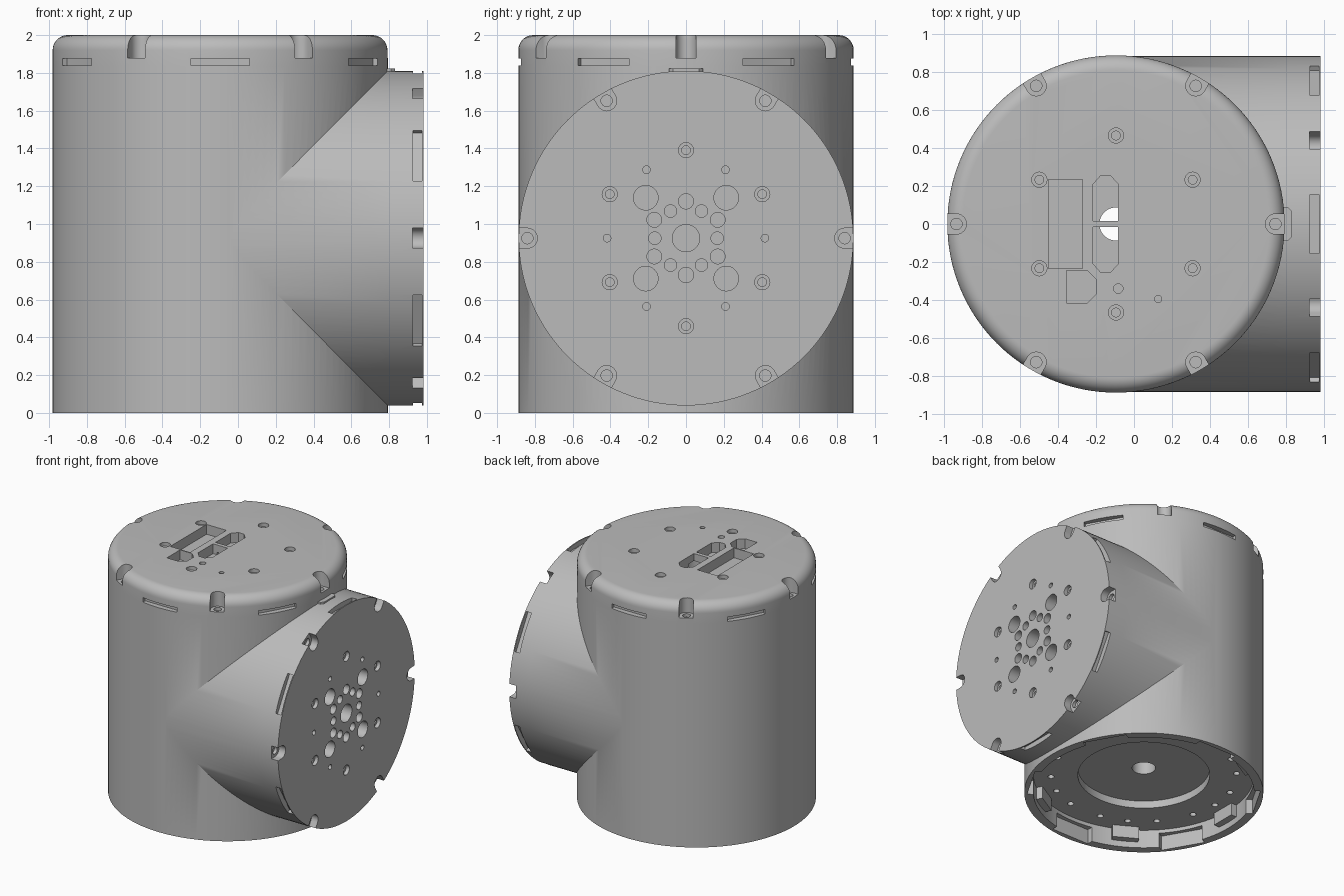
import bpy, bmesh, math
from mathutils import Matrix, Vector

if "Cube" in bpy.data.objects:
    bpy.data.objects.remove(bpy.data.objects["Cube"])

R, CX, CZ = 0.888, -0.095, 0.925      # barrel radius, barrel axis x, branch axis z
END = 0.983                           # branch end face x
COVER = 0.165                         # cover thickness
SEG = 128

mat = bpy.data.materials.new("mid_grey")
mat.diffuse_color = (0.5, 0.5, 0.5, 1)
mat.use_nodes = True
mat.node_tree.nodes["Principled BSDF"].inputs["Base Color"].default_value = mat.diffuse_color

# Frames: local z points out of each cover, origin at the cover's outer face
BASE = Matrix.Translation((CX, 0, 0))
TOP = Matrix.Translation((CX, 0, 2))
SIDE = Matrix(((0, 0, 1, END), (1, 0, 0, 0), (0, 1, 0, CZ), (0, 0, 0, 1)))


def make(name, bm):
    bmesh.ops.recalc_face_normals(bm, faces=bm.faces)
    me = bpy.data.meshes.new(name)
    bm.to_mesh(me)
    bm.free()
    me.materials.append(mat)
    ob = bpy.data.objects.new(name, me)
    bpy.context.collection.objects.link(ob)
    return ob


def prism(bm, pts, z0, z1, m):
    lo = [bm.verts.new(m @ Vector((x, y, z0))) for x, y in pts]
    hi = [bm.verts.new(m @ Vector((x, y, z1))) for x, y in pts]
    n = len(pts)
    bm.faces.new(lo[::-1])
    bm.faces.new(hi)
    for i in range(n):
        j = (i + 1) % n
        bm.faces.new((lo[i], lo[j], hi[j], hi[i]))


def circle(x, y, r, n=24):
    return [(x + r * math.cos(2 * math.pi * i / n), y + r * math.sin(2 * math.pi * i / n)) for i in range(n)]


def rect(x0, x1, y0, y1):
    return [(x0, y0), (x1, y0), (x1, y1), (x0, y1)]


def polar(r, deg):
    a = math.radians(deg)
    return r * math.cos(a), r * math.sin(a)


def lathe(bm, profile, m):
    # revolve (radius, z) points, capping both ends
    rings = [[bm.verts.new(m @ Vector((x, y, z))) for x, y in circle(0, 0, r, SEG)] for r, z in profile]
    for a, b in zip(rings, rings[1:]):
        for i in range(SEG):
            j = (i + 1) % SEG
            bm.faces.new((a[i], a[j], b[j], b[i]))
    bm.faces.new(rings[0][::-1])
    bm.faces.new(rings[-1])


def boolean(ob, tool, op):
    mod = ob.modifiers.new(op.lower(), 'BOOLEAN')
    mod.operation, mod.solver, mod.use_self, mod.object = op, 'EXACT', True, tool
    bpy.context.view_layer.objects.active = ob
    bpy.ops.object.modifier_apply(modifier=mod.name)
    bpy.data.objects.remove(tool)


def smooth(ob):
    bpy.ops.object.select_all(action='DESELECT')
    ob.select_set(True)
    bpy.context.view_layer.objects.active = ob
    bpy.ops.object.shade_smooth_by_angle(angle=math.radians(28))


def rim_cuts(bm, m, notch, slot0, slot1):
    # six screw notches with six tangential slots between them
    for k in range(6):
        t = m @ Matrix.Rotation(math.radians(60 * k), 4, 'Z')
        arc = [(0.84 + 0.053 * math.cos(math.radians(a)), 0.053 * math.sin(math.radians(a)))
               for a in range(90, 271, 15)]
        prism(bm, arc + [(1, -0.053), (1, 0.053)], -notch, 0.1, t)
        prism(bm, circle(0.84, 0, 0.03), -notch - 0.025, -notch + 0.02, t)
        t = t @ Matrix.Rotation(math.radians(30), 4, 'Z')
        prism(bm, rect(0.845, 1, -0.155, 0.155), slot0, slot1, t)


def screw_holes(bm, m):
    # ring of six counterbored holes
    for k in range(6):
        x, y = polar(0.466, 30 + 60 * k)
        prism(bm, circle(x, y, 0.04), -0.03, 0.1, m)
        prism(bm, circle(x, y, 0.023), -0.08, 0.05, m)


# Housing: upright barrel joined to a horizontal branch
bm = bmesh.new()
lathe(bm, [(R, 0), (R, 2 - COVER)], BASE)
housing = make("housing", bm)
bm = bmesh.new()
lathe(bm, [(R - 0.002, -1.03), (R - 0.002, -COVER)], SIDE)
boolean(housing, make("branch", bm), 'UNION')

# Clearance pad where the branch meets the top cover
bm = bmesh.new()
prism(bm, [(0.7, -0.09), (0.81, -0.09), (0.83, -0.07), (0.83, 0.07), (0.81, 0.09), (0.7, 0.09)],
      1.75, 1.822, Matrix())
smooth(make("clearance_pad", bm))

# Underside: stepped recess, bayonet notches, bolt holes and cable bore
bm = bmesh.new()
prism(bm, circle(0, 0, 0.82, SEG), -0.1, 0.15, BASE)
prism(bm, circle(0, 0, 0.49, SEG), -0.1, 0.21, BASE)
prism(bm, circle(0, 0, 0.087, 48), -0.1, 1.94, BASE)
for k in range(6):
    t = BASE @ Matrix.Rotation(math.radians(60 * k + 30), 4, 'Z')
    prism(bm, rect(0.7, 0.85, -0.17, 0.17), -0.1, 0.12, t)
    for a in (-30, -12, 12):
        prism(bm, circle(*polar(0.69, a), 0.024), 0.1, 0.19, t)
boolean(housing, make("underside_cutter", bm), 'DIFFERENCE')
smooth(housing)

# Raised locking tabs inside the bottom rim
bm = bmesh.new()
for k in range(6):
    t = BASE @ Matrix.Rotation(math.radians(60 * k), 4, 'Z')
    prism(bm, rect(0.765, 0.83, -0.1, 0.1), 0.05, 0.16, t)
smooth(make("locking_tabs", bm))

# Top cover with a rounded edge
bm = bmesh.new()
F = 0.08
fillet = [(R - F + F * math.cos(math.radians(a)), -F + F * math.sin(math.radians(a))) for a in range(0, 91, 10)]
lathe(bm, [(R, -COVER)] + fillet, TOP)
top_cover = make("top_cover", bm)
bm = bmesh.new()
rim_cuts(bm, TOP, 0.12, -0.16, -0.123)
screw_holes(bm, TOP)
prism(bm, circle(0, 0, 0.087, 48), -0.3, -0.06, TOP)
prism(bm, rect(-0.355, -0.175, -0.235, 0.235), -0.08, 0.1, TOP)
for s in (1, -1):   # paired connector openings
    prism(bm, [(-0.12, 0.016 * s), (0.012, 0.016 * s), (0.012, 0.21 * s), (-0.03, 0.255 * s),
               (-0.08, 0.255 * s), (-0.12, 0.21 * s)][::s], -0.08, 0.1, TOP)
prism(bm, [(-0.26, -0.415), (-0.15, -0.415), (-0.105, -0.37), (-0.105, -0.29), (-0.15, -0.245), (-0.26, -0.245)],
      -0.08, 0.1, TOP)
prism(bm, circle(0.012, -0.34, 0.025), -0.08, 0.1, TOP)
prism(bm, circle(0.222, -0.395, 0.019), -0.08, 0.1, TOP)
boolean(top_cover, make("top_cutter", bm), 'DIFFERENCE')
smooth(top_cover)

# Side cover with its drilled pattern
bm = bmesh.new()
lathe(bm, [(R - 0.002, -COVER), (R - 0.002, 0)], SIDE)
side_cover = make("side_cover", bm)
bm = bmesh.new()
rim_cuts(bm, SIDE, 0.06, -0.057, -0.008)
screw_holes(bm, SIDE)
holes = [(0, 0, 0.072), (0, 0.195, 0.04), (0, -0.195, 0.04), (0.165, 0, 0.033), (-0.165, 0, 0.033)]
for sx in (1, -1):
    for sy in (1, -1):
        holes += [(0.213 * sx, 0.214 * sy, 0.065), (0.168 * sx, 0.097 * sy, 0.039), (0.082 * sx, 0.143 * sy, 0.033)]
holes += [(*polar(0.418, 60 * k), 0.02) for k in range(6)]
for x, y, r in holes:
    prism(bm, circle(x, y, r, 32), -0.1, 0.1, SIDE)
boolean(side_cover, make("side_cutter", bm), 'DIFFERENCE')
smooth(side_cover)
